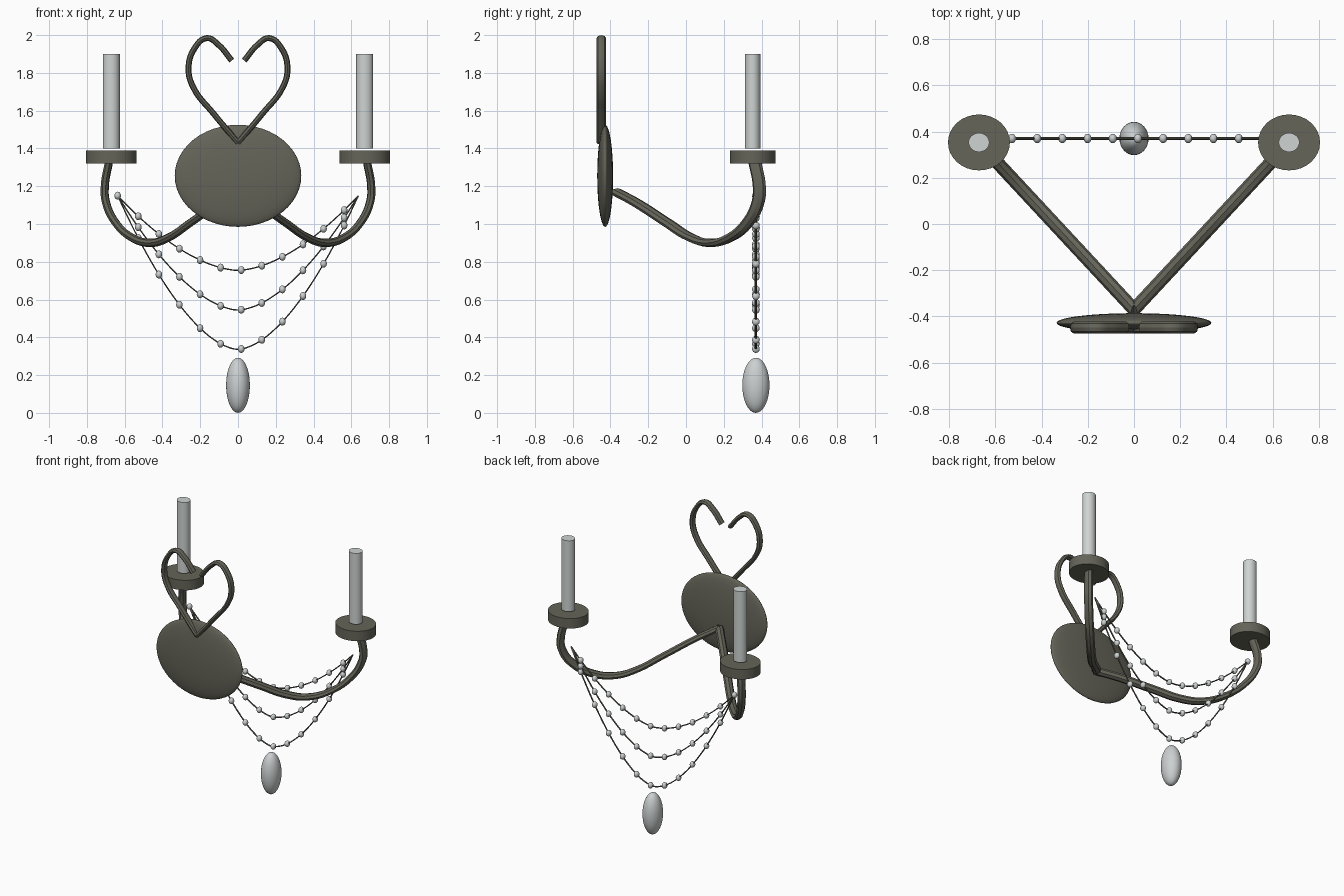
import bpy
from math import radians

cube = bpy.data.objects.get("Cube")
if cube:
    bpy.data.objects.remove(cube, do_unlink=True)


def make_material(name, rgb):
    mat = bpy.data.materials.new(name)
    mat.use_nodes = True
    mat.diffuse_color = (*rgb, 1)
    mat.node_tree.nodes["Principled BSDF"].inputs["Base Color"].default_value = (*rgb, 1)
    return mat


METAL = make_material("aged bronze", (0.13, 0.128, 0.1))
WAX = make_material("candle white", (0.62, 0.66, 0.645))
CRYSTAL = make_material("crystal grey", (0.6, 0.63, 0.63))


def finish(name, mat):
    obj = bpy.context.object
    obj.name = name
    obj.data.materials.clear()
    obj.data.materials.append(mat)
    bpy.ops.object.shade_smooth_by_angle(angle=radians(40))
    return obj


def ellipsoid(name, loc, radii, mat, segments=32, rings=16):
    bpy.ops.mesh.primitive_uv_sphere_add(segments=segments, ring_count=rings, location=loc)
    bpy.context.object.scale = radii
    return finish(name, mat)


def disc(name, x, y, bottom, top, rx, ry, mat):
    bpy.ops.mesh.primitive_cylinder_add(vertices=32, location=(x, y, (bottom + top) / 2))
    bpy.context.object.scale = (rx, ry, (top - bottom) / 2)
    return finish(name, mat)


# Tubes have an oval section that is deeper in y than in x
DEPTH = 1.6


def tube(name, points, radius, mat, sides=2):
    curve = bpy.data.curves.new(name, "CURVE")
    curve.dimensions = "3D"
    curve.bevel_depth = radius
    curve.bevel_resolution = sides
    curve.resolution_u = 6
    curve.use_fill_caps = True
    spline = curve.splines.new("BEZIER")
    spline.bezier_points.add(len(points) - 1)
    for bp, (x, y, z) in zip(spline.bezier_points, points):
        bp.co = (x, y / DEPTH, z)
        bp.handle_left_type = bp.handle_right_type = "AUTO"
    obj = bpy.data.objects.new(name, curve)
    bpy.context.collection.objects.link(obj)
    obj.scale.y = DEPTH
    bpy.ops.object.select_all(action="DESELECT")
    obj.select_set(True)
    bpy.context.view_layer.objects.active = obj
    bpy.ops.object.convert(target="MESH")
    return finish(name, mat)


# Wall plate
ellipsoid("wall_plate", (0, -0.428, 1.255), (0.335, 0.042, 0.27), METAL, 48, 24)

# Profiles of one arm and one half of the heart, as (x, z)
ARM = [(0, 1.17), (0.1, 1.112), (0.25, 1.008), (0.37, 0.927), (0.46, 0.9),
       (0.56, 0.927), (0.65, 1.01), (0.7, 1.12), (0.705, 1.2), (0.683, 1.33)]
HEART = [(0, 1.43), (0.13, 1.585), (0.235, 1.72), (0.262, 1.82), (0.23, 1.93),
         (0.165, 1.984), (0.105, 1.95), (0.033, 1.865)]

for side, s in (("left", 1), ("right", -1)):
    tube(side + "_arm", [(s * x, -0.37 + 1.075 * x, z) for x, z in ARM], 0.022, METAL)
    tube(side + "_heart_scroll", [(s * x, -0.448, z) for x, z in HEART], 0.0157, METAL)
    disc(side + "_drip_pan", s * 0.671, 0.353, 1.32, 1.39, 0.134, 0.121, METAL)
    disc(side + "_candle", s * 0.671, 0.353, 1.4, 1.9, 0.045, 0.041, WAX)

# Three swags of beads hanging between the arms
SPAN, TOP, CHAIN_Y = 0.637, 1.15, 0.37
for label, low in (("upper", 0.755), ("middle", 0.545), ("lower", 0.337)):
    def sag(x):
        return low + (TOP - low) * min(1, abs(x) / SPAN) ** 1.72

    xs = [SPAN * (i / 10 - 1) for i in range(21)]
    tube(label + "_chain", [(x, CHAIN_Y, sag(x)) for x in xs], 0.004, METAL, 1)
    for i in range(12):
        x = -SPAN + 0.109 * i
        ellipsoid(f"{label}_bead_{i + 1}", (x, CHAIN_Y, sag(x)),
                  (0.0175, 0.0205, 0.021), CRYSTAL, 12, 8)

# Hanging drop
ellipsoid("crystal_drop", (0, CHAIN_Y, 0.146), (0.063, 0.072, 0.146), CRYSTAL)
